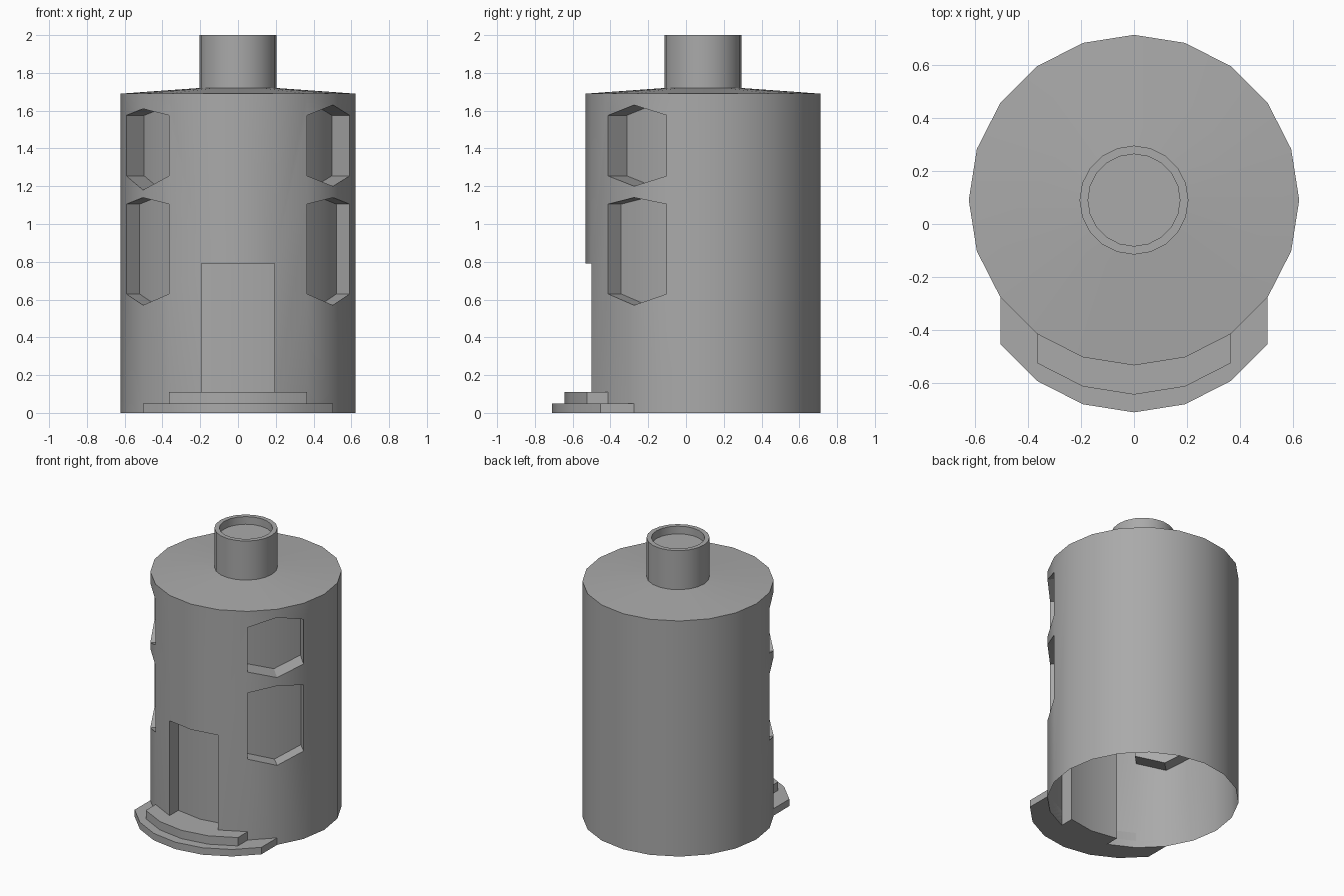
import bpy, bmesh, math
from mathutils import Vector

SIDES, RADIUS, CENTRE_Y, WALL_TOP = 20, 0.622, 0.09, 1.69

if "Cube" in bpy.data.objects:
    bpy.data.objects.remove(bpy.data.objects["Cube"], do_unlink=True)

grey = bpy.data.materials.new("plain_grey")
grey.use_nodes = True
grey.diffuse_color = (0.4, 0.4, 0.4, 1)
grey.node_tree.nodes["Principled BSDF"].inputs["Base Color"].default_value = (0.4, 0.4, 0.4, 1)


def rim(i, z=0.0, r=RADIUS):
    """Corner i of the many-sided plan, at height z."""
    a = math.tau * i / SIDES
    return Vector((r * math.cos(a), CENTRE_Y + r * math.sin(a), z))


def face(bm, points):
    bm.faces.new([bm.verts.new(p) for p in points])


def finish(bm, name):
    bmesh.ops.remove_doubles(bm, verts=bm.verts, dist=0.0005)
    bmesh.ops.recalc_face_normals(bm, faces=bm.faces)
    mesh = bpy.data.meshes.new(name)
    bm.to_mesh(mesh)
    bm.free()
    mesh.materials.append(grey)
    obj = bpy.data.objects.new(name, mesh)
    bpy.context.collection.objects.link(obj)
    bpy.ops.object.select_all(action="DESELECT")
    obj.select_set(True)
    bpy.context.view_layer.objects.active = obj
    bpy.ops.object.shade_smooth_by_angle(angle=math.radians(30))
    return obj


def lathe(name, profile):
    """Turn a (radius, height) profile; a final zero radius closes with a disc."""
    bm = bmesh.new()
    for (r0, z0), (r1, z1) in zip(profile, profile[1:]):
        if r1 == 0:
            face(bm, [rim(i, z0, r0) for i in range(SIDES)])
            continue
        for i in range(SIDES):
            face(bm, [rim(i, z0, r0), rim(i + 1, z0, r0), rim(i + 1, z1, r1), rim(i, z1, r1)])
    return finish(bm, name)


def prism(name, outline, z0, z1):
    bm = bmesh.new()
    low = [Vector((p.x, p.y, z0)) for p in outline]
    high = [Vector((p.x, p.y, z1)) for p in outline]
    face(bm, low)
    face(bm, high)
    for k in range(len(low)):
        n = (k + 1) % len(low)
        face(bm, [low[k], low[n], high[n], high[k]])
    return finish(bm, name)


# Recesses: first corner, lower edge heights, upper edge heights, inward shift
DOOR_DEPTH = 0.10
recesses = [(14, (0, 0, 0), (0.79, 0.79, 0.79), Vector((0, DOOR_DEPTH, 0)))]
for first, side, shift in ((17, 1, 0.0), (11, -1, -0.02)):
    recesses.append((first, (0.63, 0.57, 0.63), (1.105, 1.14, 1.105),
                     Vector((-0.07 * side, 0.07, 0))))
    recesses.append((first, (1.255, 1.2 + shift, 1.255), (1.575, 1.63 + shift, 1.575),
                     Vector((-0.095 * side, 0.10, 0))))

# Body wall, with openings left where the recesses go
levels = [{0, WALL_TOP} for _ in range(SIDES)]
for first, lows, highs, _ in recesses:
    for k in range(3):
        levels[first + k] |= {lows[k], highs[k]}

bm = bmesh.new()
for i in range(SIDES):
    j = (i + 1) % SIDES
    left, right = 0, 0
    gaps = [(lo[i - f], hi[i - f], lo[i - f + 1], hi[i - f + 1])
            for f, lo, hi, _ in recesses if f <= i < f + 2]
    gaps.append((WALL_TOP, WALL_TOP, WALL_TOP, WALL_TOP))
    for low_l, high_l, low_r, high_r in gaps:
        if low_l > left:
            up = [rim(j, z) for z in sorted(levels[j]) if right <= z <= low_r]
            down = [rim(i, z) for z in sorted(levels[i], reverse=True) if left <= z <= low_l]
            face(bm, up + down)
        left, right = high_l, high_r

# Recess backs, jambs, heads and sills
for first, lows, highs, inward in recesses:
    bottom = [rim(first + k, lows[k]) for k in range(3)]
    top = [rim(first + k, highs[k]) for k in range(3)]
    for k in range(2):
        face(bm, [bottom[k] + inward, bottom[k + 1] + inward, top[k + 1] + inward, top[k] + inward])
        for row in (bottom, top):
            if row[k].z > 0:
                face(bm, [row[k], row[k + 1], row[k + 1] + inward, row[k] + inward])
    for k in (0, 2):
        face(bm, [bottom[k], top[k], top[k] + inward, bottom[k] + inward])
finish(bm, "body_wall")

# Roof and chimney with a shallow cup at its top
lathe("roof", [(RADIUS, WALL_TOP), (0.205, 1.72)])
lathe("chimney", [(0.205, 1.72), (0.205, 2.0), (0.173, 2.0), (0.173, 1.945), (0, 1.945)])


# Steps: the front wall outline pushed forward
def step(name, first, last, forward, inward, height):
    arc = [rim(i) for i in range(first, last + 1)]
    outer = [p - Vector((0, forward, 0)) for p in arc]
    inner = [p + Vector((0, inward, 0)) for p in reversed(arc)]
    return prism(name, outer + inner, 0, height)


step("lower_step", 12, 18, 0.177, 0, 0.05)
step("upper_step", 13, 17, 0.11, 0, 0.11)
step("door_sill", 14, 16, 0, DOOR_DEPTH, 0.11)
